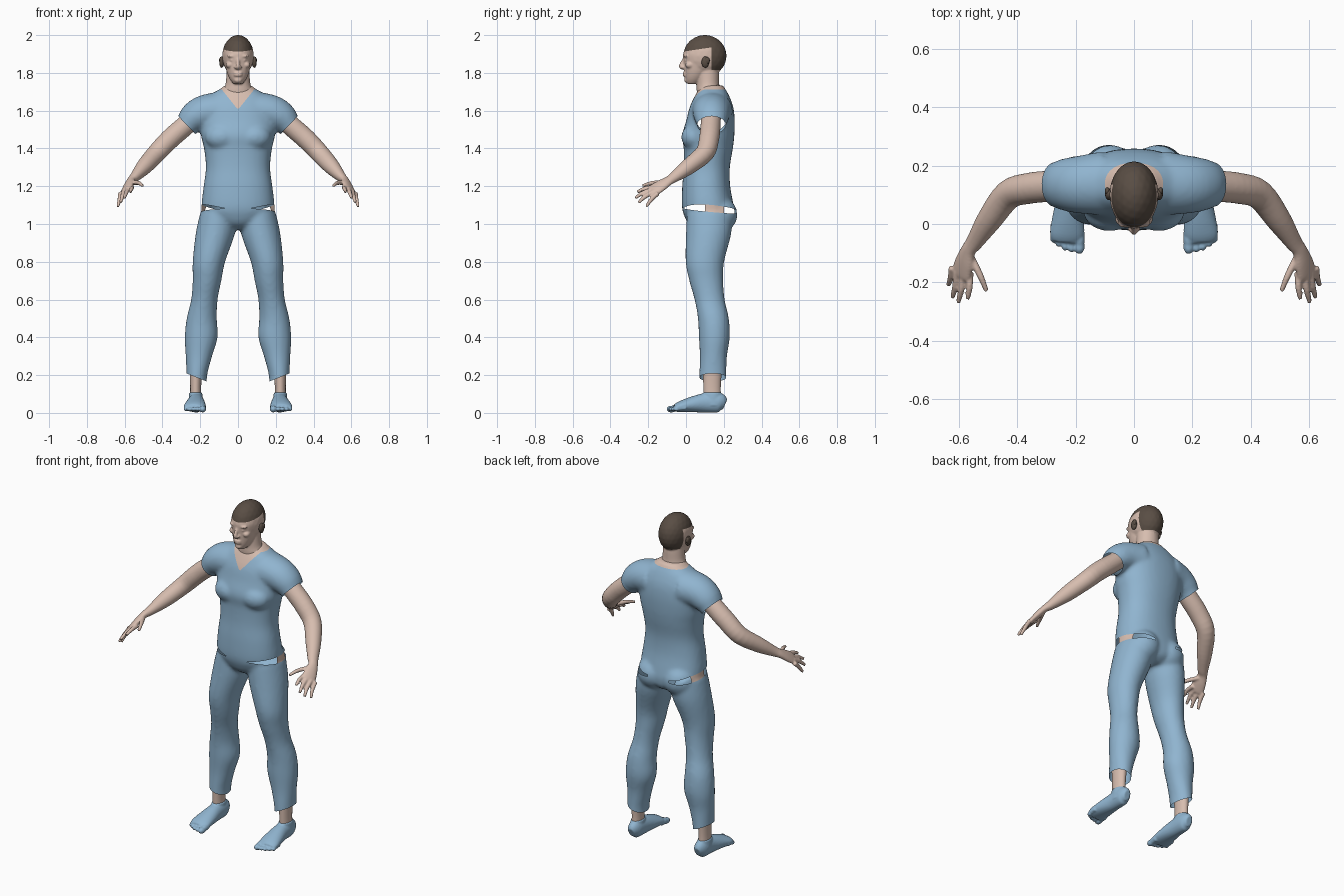
import bpy, bmesh
from math import cos, sin, tau, copysign
from mathutils import Vector, Matrix

if "Cube" in bpy.data.objects:
    bpy.data.objects.remove(bpy.data.objects["Cube"], do_unlink=True)


def material(name, rgb):
    mat = bpy.data.materials.new(name)
    mat.use_nodes = True
    mat.diffuse_color = (*rgb, 1)
    mat.node_tree.nodes["Principled BSDF"].inputs["Base Color"].default_value = (*rgb, 1)
    return mat


CLOTH = material("cloth blue", (0.28, 0.46, 0.63))
SKIN = material("skin", (0.68, 0.51, 0.43))
HAIR = material("dark brown hair", (0.10, 0.075, 0.058))


def loft(bm, rows, hint=(1, 0, 0), axis=None, power=2.0, n=28, steps=4):
    """Closed smooth tube through rows of (x, y, z, radius along hint, other radius)."""
    rows = [Vector(r) for r in rows]
    path = []
    for i in range(len(rows) - 1):
        a, b, c, d = (rows[min(max(i + k, 0), len(rows) - 1)] for k in (-1, 0, 1, 2))
        for k in range(steps):
            t = k / steps
            path.append(b + (c - a) * (t / 2) + (a * 2 - b * 5 + c * 4 - d) * (t * t / 2)
                        + (b * 3 - a - c * 3 + d) * (t ** 3 / 2))
    path.append(rows[-1])
    rings = []
    for i, row in enumerate(path):
        ahead, behind = path[min(i + 1, len(path) - 1)], path[max(i - 1, 0)]
        t = Vector(axis) if axis else (Vector(ahead[:3]) - Vector(behind[:3])).normalized()
        u = Vector(hint)
        u = (u - t * u.dot(t)).normalized()
        v = t.cross(u)
        ring = []
        for k in range(n):
            c, s = cos(tau * k / n), sin(tau * k / n)
            c, s = (copysign(abs(w) ** (2 / power), w) for w in (c, s))
            ring.append(bm.verts.new(Vector(row[:3]) + u * c * row[3] + v * s * row[4]))
        rings.append(ring)
    for low, high in zip(rings, rings[1:]):
        for k in range(n):
            m = (k + 1) % n
            bm.faces.new((low[k], low[m], high[m], high[k]))
    bm.faces.new(rings[0])
    bm.faces.new(rings[-1])


def ball(bm, center, size):
    bmesh.ops.create_icosphere(bm, subdivisions=3, radius=1,
                               matrix=Matrix.LocRotScale(Vector(center), None, Vector(size)))


def mirror(bm):
    copy = bmesh.ops.duplicate(bm, geom=bm.verts[:] + bm.edges[:] + bm.faces[:])["geom"]
    for v in copy:
        if isinstance(v, bmesh.types.BMVert):
            v.co.x = -v.co.x


def finish(name, bm, mats, voxel=None, side=1, edit=None, smooth=5):
    """Fuse the parts into one skin, then cut or paint it."""
    if side < 0:
        bmesh.ops.scale(bm, vec=(-1, 1, 1), verts=bm.verts)
    bmesh.ops.recalc_face_normals(bm, faces=bm.faces)
    mesh = bpy.data.meshes.new(name)
    bm.to_mesh(mesh)
    bm.free()
    obj = bpy.data.objects.new(name, mesh)
    bpy.context.scene.collection.objects.link(obj)
    if voxel:
        fuse = obj.modifiers.new("fuse", "REMESH")
        fuse.mode, fuse.voxel_size = "VOXEL", voxel
        soft = obj.modifiers.new("soften", "SMOOTH")
        soft.factor, soft.iterations = 0.5, smooth
        bpy.context.view_layer.update()
        graph = bpy.context.evaluated_depsgraph_get()
        mesh = bpy.data.meshes.new_from_object(obj.evaluated_get(graph))
        obj.modifiers.clear()
        obj.data = mesh
        mesh.name = name
    mesh.materials.clear()
    for mat in mats:
        mesh.materials.append(mat)
    bm = bmesh.new()
    bm.from_mesh(mesh)
    for f in bm.faces:
        f.smooth, f.material_index = True, 0
    if edit:
        edit(bm)
    bm.to_mesh(mesh)
    bm.free()
    return obj


def cut(bm, plane, region):
    """Split the faces of a region along a plane."""
    faces = [f for f in bm.faces if region(f.calc_center_median())]
    geom = {g for f in faces for g in (f, *f.edges, *f.verts)}
    bmesh.ops.bisect_plane(bm, geom=list(geom), plane_co=plane[0], plane_no=plane[1])


def slope(z, dx=0.0, dy=0.0):
    """Plane where height = z + dx * x + dy * y."""
    return Vector((0, 0, z)), Vector((-dx, -dy, 1)).normalized()


def above(plane, p):
    return (p - plane[0]).dot(plane[1]) > 0


def across_y(y):
    return Vector((0, y, 0)), Vector((0, 1, 0))


# Shirt and trousers: legs, sleeves, seat and chest on one side, then mirrored
bm = bmesh.new()
loft(bm, [(.105, .125, 1.06, .095, .12), (.12, .12, .95, .104, .12), (.154, .1, .8, .086, .102),
          (.164, .107, .7, .076, .09), (.178, .125, .6, .07, .08), (.192, .145, .5, .08, .082),
          (.195, .15, .4, .087, .082), (.207, .145, .3, .07, .072), (.218, .142, .2, .055, .072),
          (.22, .142, .12, .055, .072)], axis=(0, 0, -1))
loft(bm, [(.1, .14, 1.6, .11, .1), (.18, .135, 1.59, .1, .092), (.235, .135, 1.56, .09, .082),
          (.272, .135, 1.52, .076, .064), (.3, .135, 1.49, .074, .06)], hint=(0, 1, 0))
ball(bm, (.085, .165, 1.05), (.1, .108, .1))
ball(bm, (.085, .045, 1.46), (.09, .07, .07))
mirror(bm)
loft(bm, [(0, y, z, rx, ry) for z, y, rx, ry in (
    (.97, .13, .04, .07), (1, .13, .12, .115), (1.05, .123, .185, .135), (1.1, .115, .193, .137),
    (1.2, .107, .182, .127), (1.3, .11, .17, .122), (1.4, .118, .18, .13), (1.47, .118, .196, .138),
    (1.55, .13, .2, .128), (1.62, .135, .19, .115), (1.68, .138, .15, .09),
    (1.715, .138, .095, .07), (1.735, .138, .07, .06))], axis=(0, 0, 1), power=2.25, n=40)


def tailor(bm):
    collar = slope(1.712)
    cut(bm, collar, lambda p: p.z > 1.6)
    for s in (1, -1):
        sleeve, hem = slope(1.242, 1.04 * s), slope(.1, .4 * s)
        top, low = slope(1.067, .22 * s, -.06), slope(1.085, -.05 * s, -.09)
        neckline = slope(1.605, 1.25 * s)
        cut(bm, sleeve, lambda p: p.x * s > .19 and p.z > 1.38)
        cut(bm, hem, lambda p: p.x * s > 0 and p.z < .3)
        cut(bm, neckline, lambda p: p.x * s > -.03 and p.z > 1.55 and p.y < .14)
        for plane in (top, low, across_y(.1), across_y(.2)):
            cut(bm, plane, lambda p: p.x * s > .06 and 1 < p.z < 1.15)
        waste = []
        for f in bm.faces:
            p = f.calc_center_median()
            if p.x * s < 0:
                continue
            slit = p.x * s > .07 and 1 < p.z < 1.15 and above(low, p) and not above(top, p)
            if p.z > 1.5 and (above(collar, p) or p.y < .13 and above(neckline, p)):
                f.material_index = 1
            elif slit and p.x * s > .13 and .1 < p.y < .2:
                f.material_index = 1
            elif (slit or p.z < .3 and not above(hem, p)
                  or p.x * s > .2 and p.z > 1.4 and not above(sleeve, p)):
                waste.append(f)
        bmesh.ops.delete(bm, geom=waste, context="FACES")


finish("shirt_and_trousers", bm, [CLOTH, SKIN], .011, edit=tailor, smooth=6)

# Head and neck
bm = bmesh.new()
ball(bm, (.03, .003, 1.889), (.027, .016, .009))
ball(bm, (.031, .008, 1.867), (.014, .016, .009))
ball(bm, (.012, -.016, 1.829), (.009, .011, .008))
ball(bm, (.045, .02, 1.842), (.02, .025, .018))
mirror(bm)
ball(bm, (0, .1, 1.89), (.084, .115, .111))
loft(bm, [(0, y, z, rx, ry) for z, y, rx, ry in (
    (1.742, .035, .024, .03), (1.765, .045, .042, .05), (1.8, .056, .058, .065),
    (1.85, .068, .07, .08), (1.9, .083, .079, .098), (1.94, .09, .07, .09))], axis=(0, 0, 1))
loft(bm, [(0, .002, 1.888, .009, .012), (0, -.014, 1.86, .009, .012),
          (0, -.026, 1.834, .012, .012), (0, -.014, 1.823, .01, .008)])
for z in (1.799, 1.787):
    ball(bm, (0, -.006, z), (.024, .012, .0055))
ball(bm, (0, .006, 1.762), (.022, .016, .016))
loft(bm, [(0, .125, 1.64, .085, .06), (0, .12, 1.7, .08, .063), (0, .116, 1.74, .066, .06),
          (0, .115, 1.8, .061, .06), (0, .11, 1.85, .06, .06)], axis=(0, 0, 1))


def barber(bm):
    brow, nape, behind = slope(1.915, 0, .15), slope(1.815), across_y(.135)
    for plane in (brow, nape, behind):
        cut(bm, plane, lambda p: p.z > 1.78)
    for f in bm.faces:
        p = f.calc_center_median()
        if above(brow, p) or above(nape, p) and above(behind, p):
            f.material_index = 1


finish("head", bm, [SKIN, HAIR], .005, edit=barber, smooth=3)

for label, side in (("left", 1), ("right", -1)):
    # Ear
    bm = bmesh.new()
    ball(bm, (.086, .102, 1.857), (.013, .02, .03))
    ball(bm, (.091, .112, 1.866), (.009, .014, .018))
    finish(label + "_ear", bm, [HAIR], side=side)

    # Arm and hand
    bm = bmesh.new()
    spread = (.6, .35, -.5)
    loft(bm, [(.2, .135, 1.59, .05, .05), (.28, .13, 1.52, .053, .053), (.36, .122, 1.45, .053, .053),
              (.43, .1, 1.377, .05, .05), (.495, .015, 1.305, .043, .043),
              (.545, -.06, 1.25, .031, .027), (.567, -.09, 1.23, .028, .02),
              (.58, -.13, 1.205, .038, .019), (.592, -.17, 1.18, .041, .015),
              (.595, -.182, 1.173, .034, .01)], hint=spread)
    fingers = [((.562, -.165, 1.193), (.57, -.257, 1.17)), ((.585, -.17, 1.184), (.602, -.268, 1.138)),
               ((.605, -.163, 1.173), (.622, -.252, 1.113)), ((.622, -.148, 1.163), (.636, -.21, 1.092)),
               ((.56, -.11, 1.218), (.505, -.23, 1.203))]
    for root, tip in fingers:
        root, tip = Vector(root), Vector(tip)
        knuckle = root.lerp(tip, .55) + Vector((-.003, 0, .008))
        loft(bm, [(*root, .013, .013), (*knuckle, .0115, .0115), (*tip, .008, .008)], hint=spread, n=12)
    finish(label + "_arm", bm, [SKIN], .005, side, smooth=3)

    # Ankle
    bm = bmesh.new()
    loft(bm, [(.224, .14, .07, .031, .046), (.224, .138, .14, .029, .046),
              (.222, .14, .26, .036, .052)], axis=(0, 0, 1))
    finish(label + "_ankle", bm, [SKIN], side=side)

    # Foot covering with toes
    bm = bmesh.new()
    loft(bm, [(.222, .207, .045, .02, .028), (.222, .175, .055, .038, .052), (.222, .1, .053, .043, .051),
              (.225, .03, .044, .053, .041), (.229, -.03, .033, .059, .029),
              (.231, -.058, .024, .052, .02)])
    loft(bm, [(.224, .142, .04, .04, .055), (.224, .14, .08, .037, .052),
              (.224, .138, .108, .034, .05)], axis=(0, 0, 1))
    for x, y, r in ((.187, -.078, .018), (.214, -.08, .0125), (.236, -.075, .012),
                    (.257, -.064, .0115), (.276, -.05, .011)):
        loft(bm, [(x, y + .05, .026, r, r), (x, y + .02, .026, r, r)], n=14)
        ball(bm, (x, y, .02), (r, r * 1.4, r))
        ball(bm, (x, y + .02, .024), (r, r * 1.4, r))
    finish(label + "_foot", bm, [CLOTH], .005, side, smooth=3)
